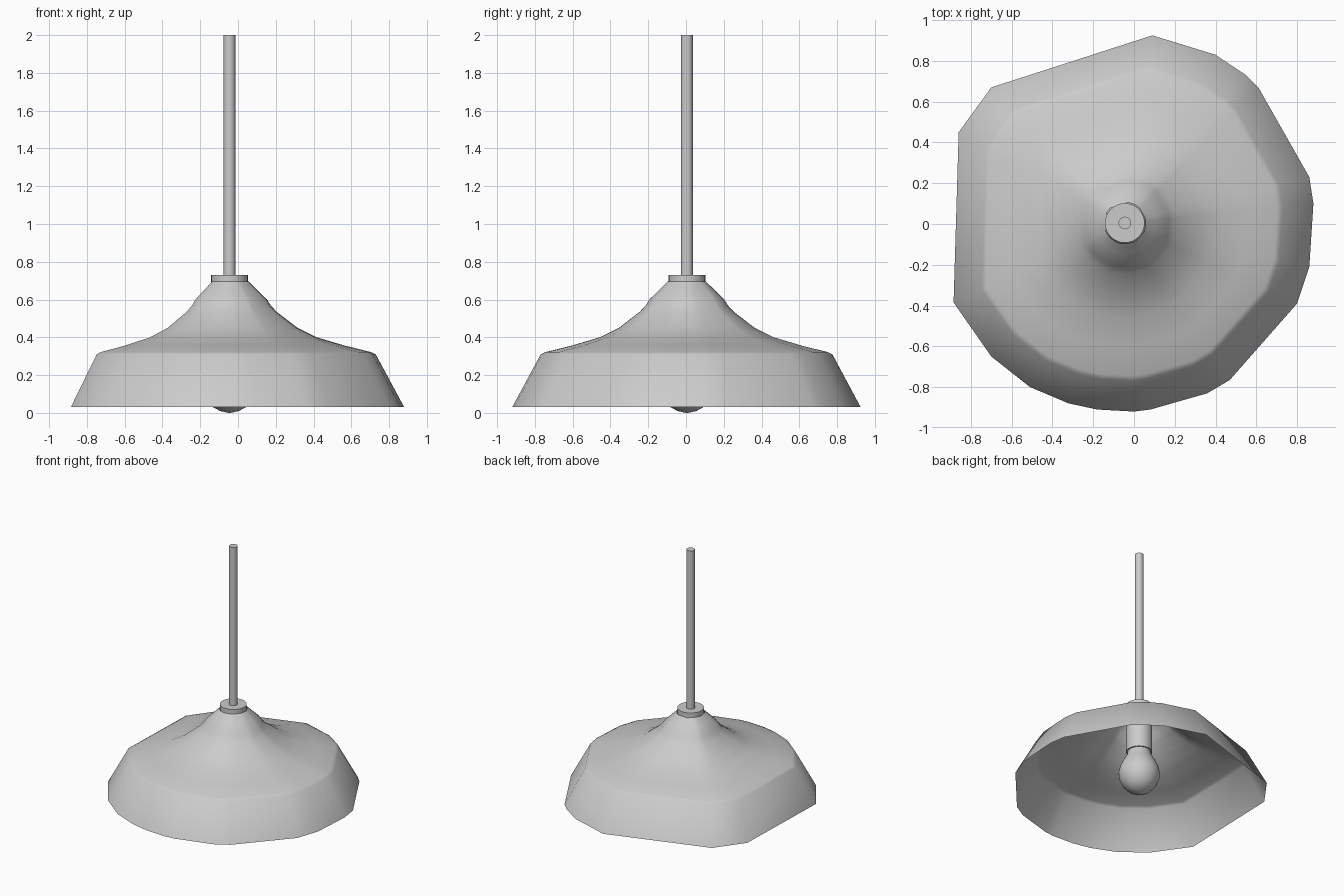
import bpy, bmesh, math

if "Cube" in bpy.data.objects:
    bpy.data.objects.remove(bpy.data.objects["Cube"])

CX, CY = -0.045, 0.005  # axis of the stem


def loft(name, rings, cap=True, angle=50):
    """Skin a stack of equal-length rings of points."""
    bm = bmesh.new()
    rows = [[bm.verts.new(p) for p in ring] for ring in rings]
    n = len(rows[0])
    for a, b in zip(rows, rows[1:]):
        for i in range(n):
            j = (i + 1) % n
            bm.faces.new((a[i], a[j], b[j], b[i]))
    if cap:
        bm.faces.new(rows[0][::-1])
        bm.faces.new(rows[-1])
    me = bpy.data.meshes.new(name)
    bm.to_mesh(me)
    bm.free()
    ob = bpy.data.objects.new(name, me)
    bpy.context.collection.objects.link(ob)
    bpy.ops.object.select_all(action='DESELECT')
    ob.select_set(True)
    bpy.context.view_layer.objects.active = ob
    bpy.ops.object.shade_smooth_by_angle(angle=math.radians(angle))
    return ob


def lathe(name, profile, sides=32):
    """Revolve (radius, z) points round the lamp axis."""
    rings = []
    for r, z in profile:
        rings.append([(CX + r * math.cos(2 * math.pi * i / sides),
                       CY + r * math.sin(2 * math.pi * i / sides), z)
                      for i in range(sides)])
    return loft(name, rings)


# Irregular shade: rim outline, counter-clockwise, shrunk up the profile
outline = [(0.09, 0.925), (-0.70, 0.67), (-0.86, 0.45), (-0.885, -0.385),
           (-0.70, -0.65), (-0.51, -0.80), (-0.32, -0.88), (-0.18, -0.91),
           (0.0, -0.92), (0.08, -0.91), (0.36, -0.83), (0.47, -0.765),
           (0.80, -0.39), (0.86, -0.21), (0.88, 0.10), (0.86, 0.23),
           (0.61, 0.67), (0.55, 0.73), (0.40, 0.83)]
shade_profile = [(1.0, 0.03), (0.837, 0.31), (0.81, 0.322), (0.66, 0.356),
                 (0.50, 0.40), (0.39, 0.45), (0.32, 0.50), (0.27, 0.535),
                 (0.235, 0.57), (0.215, 0.60), (0.165, 0.645), (0.11, 0.695)]
loft("shade", [[(CX + (x - CX) * s, CY + (y - CY) * s, z) for x, y in outline]
               for s, z in shade_profile], cap=False)

# Collar and hanging stem
lathe("collar", [(0.097, 0.69), (0.097, 0.73)])
lathe("stem", [(0.031, 0.72), (0.031, 2.0)], 24)

# Bulb holder and bulb
lathe("bulb_holder", [(0.095, 0.34), (0.095, 0.69)])
lathe("bulb", [(0.005, 0.0), (0.05, 0.01), (0.09, 0.032), (0.125, 0.072),
               (0.147, 0.125), (0.15, 0.165), (0.139, 0.215), (0.115, 0.265),
               (0.09, 0.31), (0.08, 0.36)])
